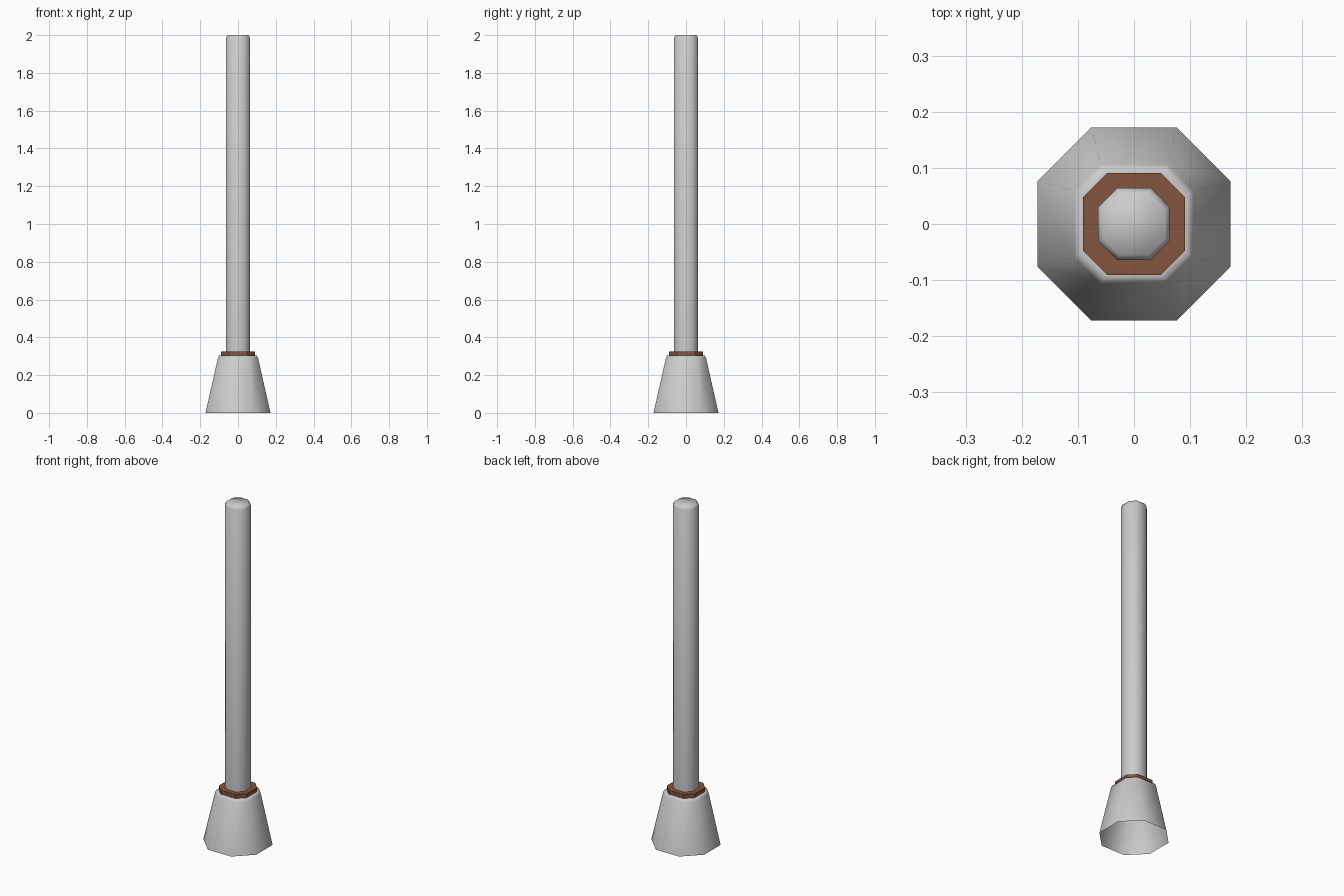
import bpy
import bmesh
import math

if "Cube" in bpy.data.objects:
    bpy.data.objects.remove(bpy.data.objects["Cube"])


def octagon(bm, a, h, z):
    """Ring of 8 vertices: a = half width, h = half length of the straight sides."""
    pts = [(a, -h), (a, h), (h, a), (-h, a), (-a, h), (-a, -h), (-h, -a), (h, -a)]
    return [bm.verts.new((x, y, z)) for x, y in pts]


def stacked(name, rings, cap_top=False, smooth_angle=None, color=None):
    """Loft octagon rings (half width, half side, z) from bottom to top."""
    bm = bmesh.new()
    loops = [octagon(bm, *r) for r in rings]
    for low, up in zip(loops, loops[1:]):
        for i in range(8):
            j = (i + 1) % 8
            bm.faces.new((low[i], low[j], up[j], up[i]))
    if cap_top:
        bm.faces.new(loops[-1])
    me = bpy.data.meshes.new(name)
    bm.to_mesh(me)
    bm.free()
    ob = bpy.data.objects.new(name, me)
    bpy.context.collection.objects.link(ob)
    if smooth_angle:
        bpy.ops.object.select_all(action='DESELECT')
        ob.select_set(True)
        bpy.context.view_layer.objects.active = ob
        bpy.ops.object.shade_smooth_by_angle(angle=math.radians(smooth_angle))
    if color:
        mat = bpy.data.materials.new(name + "_paint")
        mat.diffuse_color = color
        mat.use_nodes = True
        mat.node_tree.nodes["Principled BSDF"].inputs["Base Color"].default_value = mat.diffuse_color
        me.materials.append(mat)
    return ob


# Flared foot, open underneath, with a small bevel at its top rim
stacked("foot", [(0.172, 0.076, 0.0), (0.106, 0.06, 0.292),
                 (0.099, 0.054, 0.303), (0.09, 0.048, 0.303)], smooth_angle=60)

# Flat-sided brown collar, its top reaching in to the post
stacked("collar", [(0.091, 0.048, 0.303), (0.091, 0.048, 0.326),
                   (0.063, 0.03, 0.326)], color=(0.23, 0.09, 0.045, 1))

# Tall post with a bevelled top
stacked("post", [(0.064, 0.03, 0.326), (0.064, 0.03, 1.985),
                 (0.055, 0.026, 2.0)], cap_top=True, smooth_angle=60)
